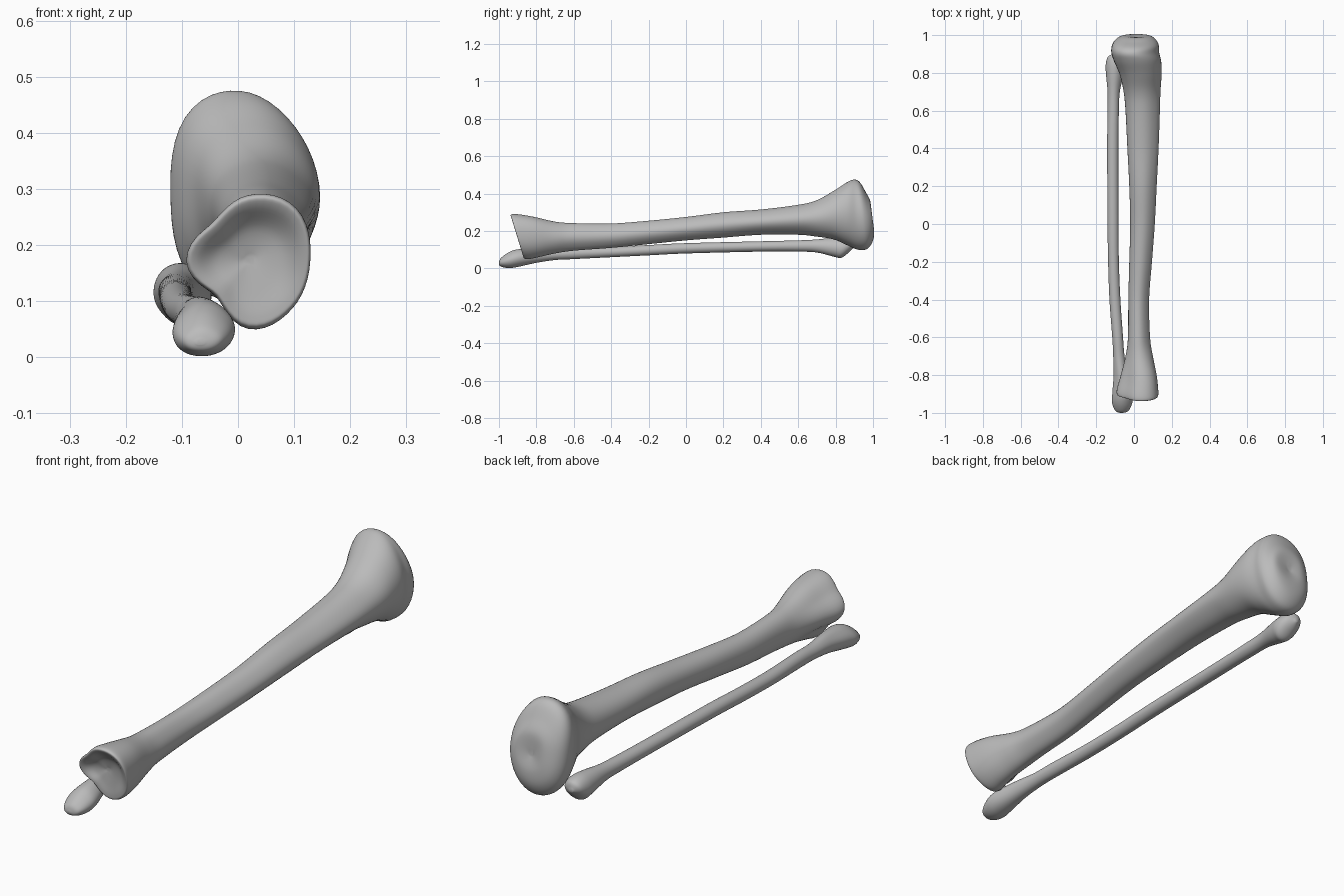
import bpy, bmesh, math

if "Cube" in bpy.data.objects:
    bpy.data.objects.remove(bpy.data.objects["Cube"])

SIDES, STEPS = 48, 6

bone_grey = bpy.data.materials.new("bone_grey")
bone_grey.use_nodes = True
bone_grey.diffuse_color = (0.5, 0.5, 0.5, 1)
bone_grey.node_tree.nodes["Principled BSDF"].inputs["Base Color"].default_value = (0.5, 0.5, 0.5, 1)


def catmull(a, b, c, d, t):
    """Smooth curve through b and c."""
    return 0.5 * (2 * b + (c - a) * t + (2 * a - 5 * b + 4 * c - d) * t * t
                  + (3 * b - a - 3 * c + d) * t ** 3)


def smoothstep(lo, hi, value):
    t = min(1, max(0, (value - lo) / (hi - lo)))
    return t * t * (3 - 2 * t)


def resample(rows):
    """Fill in stations between the given ones."""
    last = len(rows) - 1
    for i in range(last):
        group = [rows[min(last, max(0, i + k))] for k in (-1, 0, 1, 2)]
        for s in range(STEPS):
            yield [catmull(*column, s / STEPS) for column in zip(*group)]
    yield list(rows[last])


def outline(radii):
    """Closed unit outline from radii spaced evenly around the section."""
    n = len(radii)
    points = []
    for k in range(SIDES):
        i, t = divmod(k * n / SIDES, 1)
        r = catmull(*[radii[(int(i) + j) % n] for j in (-1, 0, 1, 2)], t)
        angle = math.tau * k / SIDES
        points.append((r * math.cos(angle), r * math.sin(angle)))
    return points


def fit(value, values, lo, hi):
    return lo + (hi - lo) * (value - min(values)) / (max(values) - min(values))


def build_bone(name, rows, shaft, front_end, rear_end):
    """Loft sections along y; rows hold y, x range, z range, lean (hundredths)."""
    shapes = [outline(r) for r in (shaft, front_end, rear_end)]
    bm = bmesh.new()
    rings = []
    for row in resample(rows):
        y, left, right, low, high, lean = [v / 100 for v in row]
        front = 1 - smoothstep(-0.85, -0.6, y)
        rear = smoothstep(0.6, 0.86, y)
        weights = (1 - front - rear, front, rear)
        pts = [[sum(w * p[axis] for w, p in zip(weights, trio)) for axis in (0, 1)]
               for trio in zip(*shapes)]
        us, vs = zip(*pts)
        rings.append([bm.verts.new((fit(u, us, left, right),
                                    y + lean * fit(v, vs, -1, 1),
                                    fit(v, vs, low, high))) for u, v in pts])
    for a, b in zip(rings, rings[1:]):
        for k in range(SIDES):
            n = (k + 1) % SIDES
            bm.faces.new((a[k], a[n], b[n], b[k]))
    bm.faces.new(rings[0])
    bm.faces.new(rings[-1])
    bmesh.ops.recalc_face_normals(bm, faces=bm.faces)
    mesh = bpy.data.meshes.new(name)
    bm.to_mesh(mesh)
    bm.free()
    mesh.materials.append(bone_grey)
    mesh.shade_smooth()
    bpy.context.collection.objects.link(bpy.data.objects.new(name, mesh))


ROUND = [1] * 8

# Shin bone: dished lower joint, long shaft, broad upper head
build_bone("shin_bone", [
    (-87, 1, 3, 16, 18, 0),
    (-88, -4, 8, 11, 23, -1),
    (-90, -7.5, 11.5, 7, 27, -3),
    (-90, -9, 12.8, 5.4, 28.8, -3.5),
    (-87, -9, 12.8, 5, 29, -3),
    (-80, -7, 12, 6, 27.5, -1),
    (-70, -4.5, 10, 8, 25, 0),
    (-60, -3.2, 8.5, 9.5, 24.2, 0),
    (-40, -3, 8, 11, 24, 0),
    (-20, -2.5, 9.5, 13, 25.5, 0),
    (0, -2, 11, 15, 27.5, 0),
    (20, -2.5, 12, 16.5, 30, 0),
    (40, -3.5, 13, 18, 31.5, 0),
    (60, -4.5, 13.7, 18, 34, 0),
    (70, -5.5, 14, 17, 36.5, 0),
    (79, -7.5, 14.6, 15.5, 41.5, 0),
    (86, -10.5, 14.4, 12.5, 46, 0),
    (91, -12, 13.3, 10, 47.5, -1),
    (95, -11.5, 13, 10.5, 46, -2),
    (98, -9, 11, 15, 41, -2),
    (99.5, -5, 8, 21, 36, -1),
    (99, 0, 2, 27, 30, 0),
], [1, 0.93, 1, 1.03, 1, 1.03, 1, 0.93],
    [1, 1.1, 0.97, 0.81, 1, 0.74, 1, 1],
    [1, 0.97, 1, 1.06, 0.95, 1.02, 1, 1])

# Calf bone: thin shaft with a pointed lower tip and knobbed upper end
build_bone("calf_bone", [
    (-100, -7.5, -6, 2.2, 3.2, 0),
    (-99, -9.8, -3, 1, 5.5, 0),
    (-95, -11.5, -1, 0.2, 8.5, 0),
    (-90, -11.5, -0.7, 0.8, 10.2, 0),
    (-80, -10.8, -3.2, 3, 10.8, 0),
    (-70, -11, -5, 4.5, 10.5, 0),
    (-60, -11.5, -5.8, 5, 11, 0),
    (-40, -13, -7.2, 6, 11.5, 0),
    (-20, -13.7, -8, 7, 12.5, 0),
    (0, -14, -8.2, 8, 13.5, 0),
    (40, -14.2, -8.3, 9, 14.5, 0),
    (60, -14, -8, 9, 15, 0),
    (70, -14, -7.5, 8.5, 15.5, 0),
    (79, -14.8, -5.5, 6.3, 16.5, 0),
    (84, -15, -4.8, 5.7, 16.7, 1),
    (88, -14, -6.5, 8.5, 15.5, 1),
    (90, -11.5, -10, 11.5, 13, 0),
], ROUND, [1, 0.95, 1, 0.92, 1, 1.05, 1, 1], [1, 0.92, 1, 1.04, 1, 0.92, 1, 1.04])
